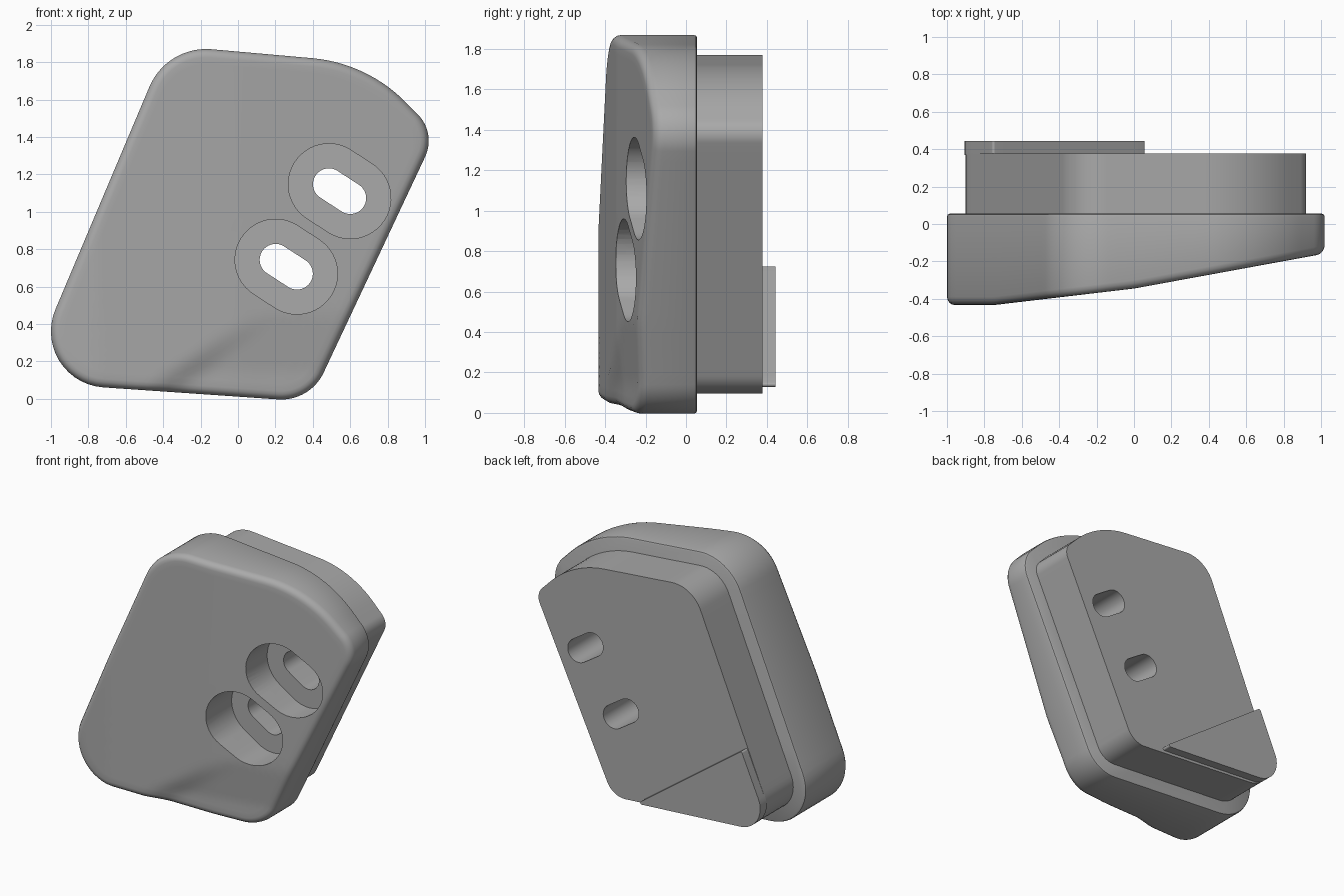
import bpy, bmesh, math
from mathutils import Vector

default = bpy.data.objects.get("Cube")
if default:
    bpy.data.objects.remove(default, do_unlink=True)

grey = bpy.data.materials.new("plain grey")
grey.use_nodes = True
grey.diffuse_color = (0.4, 0.4, 0.4, 1)
grey.node_tree.nodes["Principled BSDF"].inputs["Base Color"].default_value = (0.4, 0.4, 0.4, 1)


def rounded(corners, step=0.06, arc=14):
    """Counter-clockwise polygon of (x, z, radius) with round corners and split long sides."""
    pts = []
    for i, (x, z, r) in enumerate(corners):
        p = Vector((x, z))
        a = (Vector(corners[i - 1][:2]) - p).normalized()
        b = (Vector(corners[(i + 1) % len(corners)][:2]) - p).normalized()
        half = a.angle(b) / 2
        centre = p + (a + b).normalized() * r / math.sin(half)
        start = p + a * r / math.tan(half) - centre
        sweep = math.pi - 2 * half
        for k in range(arc + 1):
            t = sweep * k / arc
            c, s = math.cos(t), math.sin(t)
            pts.append(centre + Vector((start.x * c - start.y * s, start.x * s + start.y * c)))
    out = []
    for i, p in enumerate(pts):
        q = pts[(i + 1) % len(pts)]
        n = max(1, math.ceil((q - p).length / step))
        out += [p.lerp(q, k / n) for k in range(n)]
    return out


def inset(pts, d):
    """Move a counter-clockwise outline inwards."""
    out = []
    for i, p in enumerate(pts):
        t = (pts[(i + 1) % len(pts)] - pts[i - 1]).normalized()
        out.append(p + Vector((-t.y, t.x)) * d)
    return out


def loft(name, rings):
    """Skin matching rings of 3D points and close both ends."""
    bm = bmesh.new()
    loops = [[bm.verts.new(p) for p in ring] for ring in rings]
    for a, b in zip(loops, loops[1:]):
        for i in range(len(a)):
            j = (i + 1) % len(a)
            bm.faces.new((a[i], a[j], b[j], b[i]))
    bm.faces.new(loops[0])
    bm.faces.new(loops[-1])
    bmesh.ops.recalc_face_normals(bm, faces=bm.faces)
    mesh = bpy.data.meshes.new(name)
    bm.to_mesh(mesh)
    bm.free()
    mesh.materials.append(grey)
    obj = bpy.data.objects.new(name, mesh)
    bpy.context.collection.objects.link(obj)
    return obj


def at(pts, y):
    return [(p.x, y, p.y) for p in pts]


def activate(obj):
    bpy.ops.object.select_all(action='DESELECT')
    obj.select_set(True)
    bpy.context.view_layer.objects.active = obj


def clamp(v):
    return max(0.0, min(1.0, v))


def front_y(p):
    """Sloping front face with a shallow dip at the lower edge."""
    x, z = p
    if x > 0:
        y = -0.345 + 0.183 * x
    else:
        y = -0.345 + 0.118 * max(x, -0.75)
    below = (0.45 * (0.05 - z) + 0.33 * (x + 0.4)) / 0.56
    return y + 0.035 * clamp(below / 0.1 + 0.5) * clamp((0.45 - z) / 0.3)


outline = rounded([(-1.14, 0.09, 0.3), (0.385, -0.015, 0.25), (1.06, 1.42, 0.2),
                   (0.69, 1.795, 0.8), (-0.38, 1.89, 0.33)])

# Main body: rounded rim, straight wall, sloping front
rings = [at(inset(outline, 0.014), 0.055), at(inset(outline, 0.004), 0.05), at(outline, 0.038)]
for d, dy in ((0, 0.045), (0.004, 0.027), (0.014, 0.012), (0.028, 0.003), (0.045, 0)):
    rings.append([(p.x, front_y(p) + dy, p.y) for p in inset(outline, d)])
centre = Vector((0, 0.93))
inner = inset(outline, 0.045)
for k in range(1, 24):
    ring = [centre + (p - centre) * (1 - k / 24) for p in inner]
    rings.append([(p.x, front_y(p), p.y) for p in ring])
body = loft("body", rings)

# Rear plate
rear = inset(outline, 0.1)
plate = loft("rear_plate", [at(rear, 0.055), at(rear, 0.378)])

# Raised triangular pad on the back
pad_shape = rounded([(-0.99, 0.197, 0.17), (0.085, 0.126, 0.012), (-0.755, 0.73, 0.012)], arc=10)
pad = loft("corner_pad", [at(pad_shape, 0.37), at(pad_shape, 0.443)])


# Two slotted screw holes with wide recesses
def slot(name, x, z, r, y0, y1):
    ang = math.atan2(0.037, -0.057)
    pts = []
    for side in (0, 1):
        end = Vector((x, z)) + Vector((math.cos(ang), math.sin(ang))) * (0.068 if side == 0 else -0.068)
        for k in range(25):
            t = ang + math.pi * (side - 0.5 + k / 24)
            pts.append(end + Vector((math.cos(t), math.sin(t))) * r)
    return loft(name, [at(pts, y0), at(pts, y1)])


def cut(target, cutter):
    activate(target)
    mod = target.modifiers.new("hole", 'BOOLEAN')
    mod.operation = 'DIFFERENCE'
    mod.solver = 'EXACT'
    mod.object = cutter
    bpy.ops.object.modifier_apply(modifier=mod.name)


for x, z in ((0.543, 1.11), (0.258, 0.706)):
    recess = slot("recess_cutter", x, z, 0.217, -0.8, -0.05)
    hole = slot("hole_cutter", x, z, 0.085, -0.7, 0.8)
    cut(body, recess)
    cut(body, hole)
    cut(plate, hole)
    for cutter in (recess, hole):
        bpy.data.objects.remove(cutter, do_unlink=True)

for obj in (body, plate, pad):
    activate(obj)
    bpy.ops.object.shade_smooth_by_angle(angle=math.radians(30))
